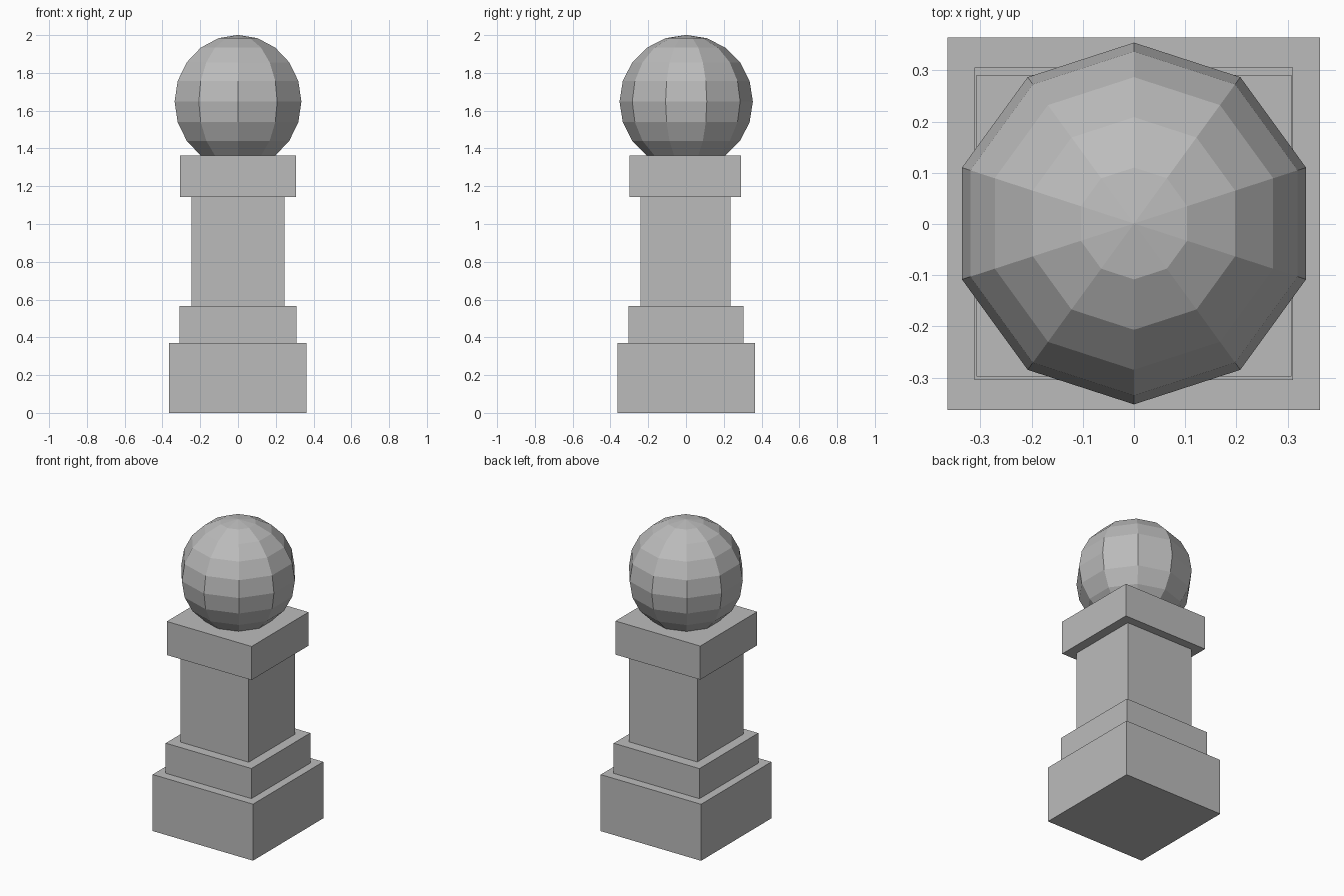
import bpy, bmesh
from mathutils import Matrix

if "Cube" in bpy.data.objects:
    bpy.data.objects.remove(bpy.data.objects["Cube"])

stone = bpy.data.materials.new("grey stone")
stone.diffuse_color = (0.5, 0.5, 0.5, 1)
stone.use_nodes = True
stone.node_tree.nodes["Principled BSDF"].inputs["Base Color"].default_value = stone.diffuse_color


def finish(name, bm):
    mesh = bpy.data.meshes.new(name)
    bm.to_mesh(mesh)
    bm.free()
    mesh.materials.append(stone)
    obj = bpy.data.objects.new(name, mesh)
    bpy.context.collection.objects.link(obj)
    return obj


def block(name, x0, x1, y0, y1, z0, z1):
    bm = bmesh.new()
    centre = Matrix.Translation(((x0 + x1) / 2, (y0 + y1) / 2, (z0 + z1) / 2))
    size = Matrix.Diagonal((x1 - x0, y1 - y0, z1 - z0, 1))
    bmesh.ops.create_cube(bm, size=1, matrix=centre @ size)
    return finish(name, bm)


# Stacked square blocks of the pillar
block("base", -0.364, 0.363, -0.363, 0.364, 0, 0.37)
block("plinth", -0.311, 0.31, -0.304, 0.305, 0.37, 0.567)
block("shaft", -0.247, 0.246, -0.241, 0.236, 0.567, 1.143)
block("cap", -0.307, 0.307, -0.298, 0.291, 1.143, 1.363)

# Faceted ball resting on the cap, hidden underside removed
R, ball_z = 0.353, 1.648
bm = bmesh.new()
bmesh.ops.create_uvsphere(bm, u_segments=10, v_segments=10, radius=R,
                          matrix=Matrix.Translation((0, 0.001, ball_z)))
low = [v for v in bm.verts if v.co.z < ball_z - 0.85 * R]
bmesh.ops.delete(bm, geom=low, context='VERTS')
finish("ball", bm)
